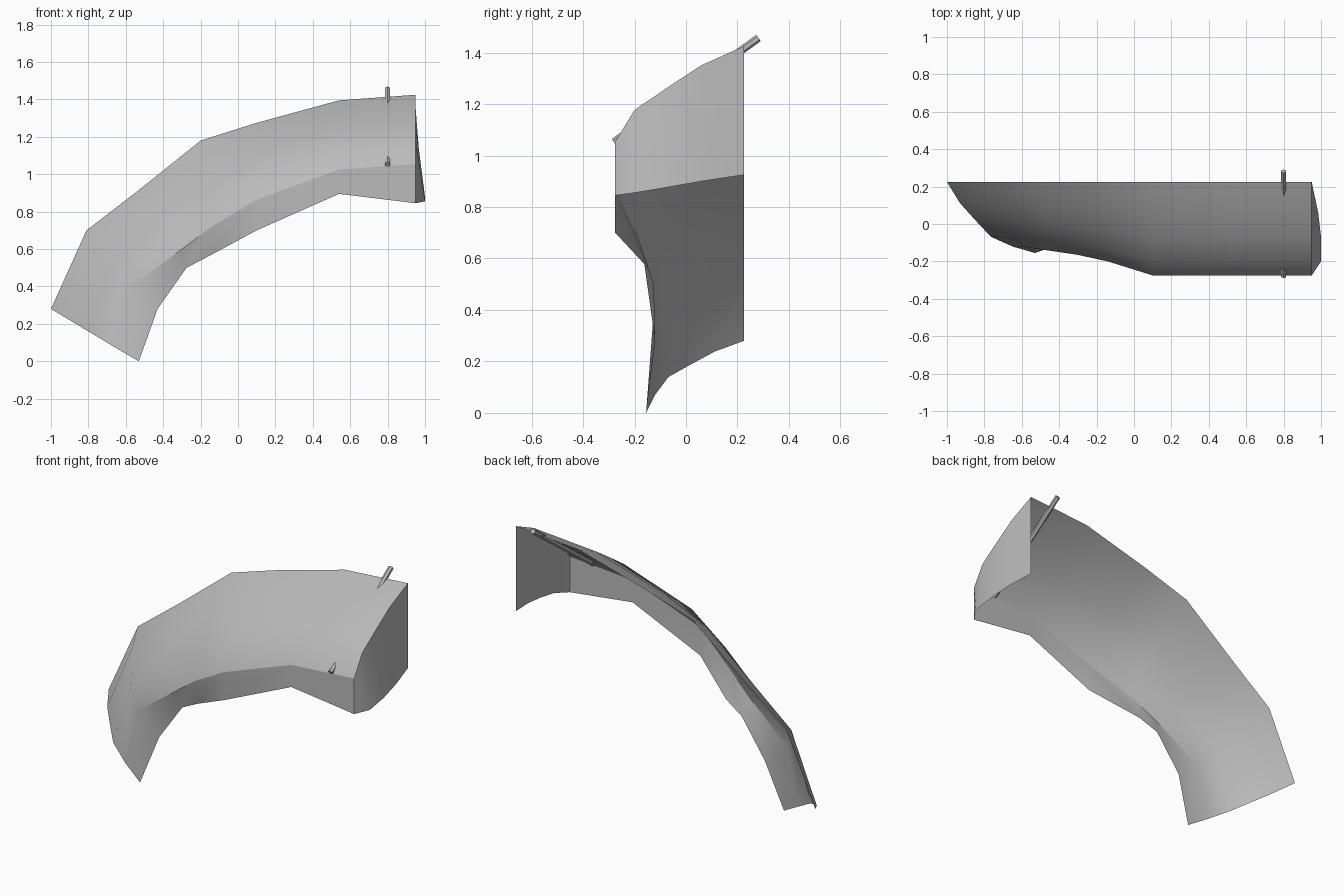
import bpy, math
from mathutils import Vector

cube = bpy.data.objects.get("Cube")
if cube:
    bpy.data.objects.remove(cube, do_unlink=True)

grey = bpy.data.materials.new("plain grey")
grey.use_nodes = True
colour = (0.5, 0.5, 0.5, 1)
grey.diffuse_color = colour
grey.node_tree.nodes["Principled BSDF"].inputs["Base Color"].default_value = colour


def loft(name, rows, flip=False):
    """Skin equal-length rows of points with quads."""
    n = len(rows[0])
    faces = []
    for i in range(len(rows) - 1):
        for j in range(n - 1):
            a = i * n + j
            quad = (a, a + 1, a + n + 1, a + n)
            faces.append(quad[::-1] if flip else quad)
    mesh = bpy.data.meshes.new(name)
    mesh.from_pydata([p for row in rows for p in row], [], faces)
    mesh.validate()
    mesh.materials.append(grey)
    obj = bpy.data.objects.new(name, mesh)
    bpy.context.collection.objects.link(obj)
    return obj


def smooth(obj, degrees):
    bpy.ops.object.select_all(action='DESELECT')
    obj.select_set(True)
    bpy.context.view_layer.objects.active = obj
    bpy.ops.object.shade_smooth_by_angle(angle=math.radians(degrees))


# Stations along the arch: back edge, crease above the lip, lower lip edge
stations = [
    ((-1.0, .225, .28), (-.65, -.12, .07), (-.53, -.155, 0)),
    ((-.81, .225, .70), (-.57, -.125, .40), (-.43, -.12, .28)),
    ((-.55, .225, .90), (-.30, -.165, .60), (-.275, -.125, .50)),
    ((-.20, .225, 1.18), (-.14, -.20, .72), (-.16, -.145, .56)),
    ((.10, .225, 1.275), (.10, -.275, .865), (.10, -.275, .70)),
    ((.54, .225, 1.395), (.54, -.275, 1.025), (.54, -.275, .895)),
    ((.95, .225, 1.425), (.95, -.275, 1.055), (.95, -.275, .845)),
]
# Bulged cross-section: share of the depth, share of the drop
section = [(0, 0), (.33, .2), (.59, .43), (.85, .67), (1, 1)]

rows = []
for back, crease, lip in stations:
    b, c = Vector(back), Vector(crease)
    row = []
    for depth, drop in section:
        p = b.lerp(c, drop)
        p.y = b.y + (c.y - b.y) * depth
        row.append(p)
    rows.append(row + [Vector(lip)])
smooth(loft("fender_panel", rows, flip=True), 30)

# Bowed end panel closing the left end
bow = [(.95, .925), (.985, .90), (1.0, .877), (1.0, .855), (.95, .845)]
upper = rows[-1][:5]
lower = [Vector((x, p.y, z)) for p, (x, z) in zip(upper, bow)]
smooth(loft("end_panel", [upper, lower], flip=True), 40)

# Thin six-sided rod passing through the panel
start, end = Vector((.8, -.28, 1.052)), Vector((.8, .282, 1.457))
axis = end - start
bpy.ops.mesh.primitive_cylinder_add(vertices=6, radius=.015, depth=axis.length,
                                    location=(start + end) / 2,
                                    rotation=(-math.atan2(axis.y, axis.z), 0, 0))
rod = bpy.context.object
rod.name = "support_rod"
rod.data.materials.append(grey)
